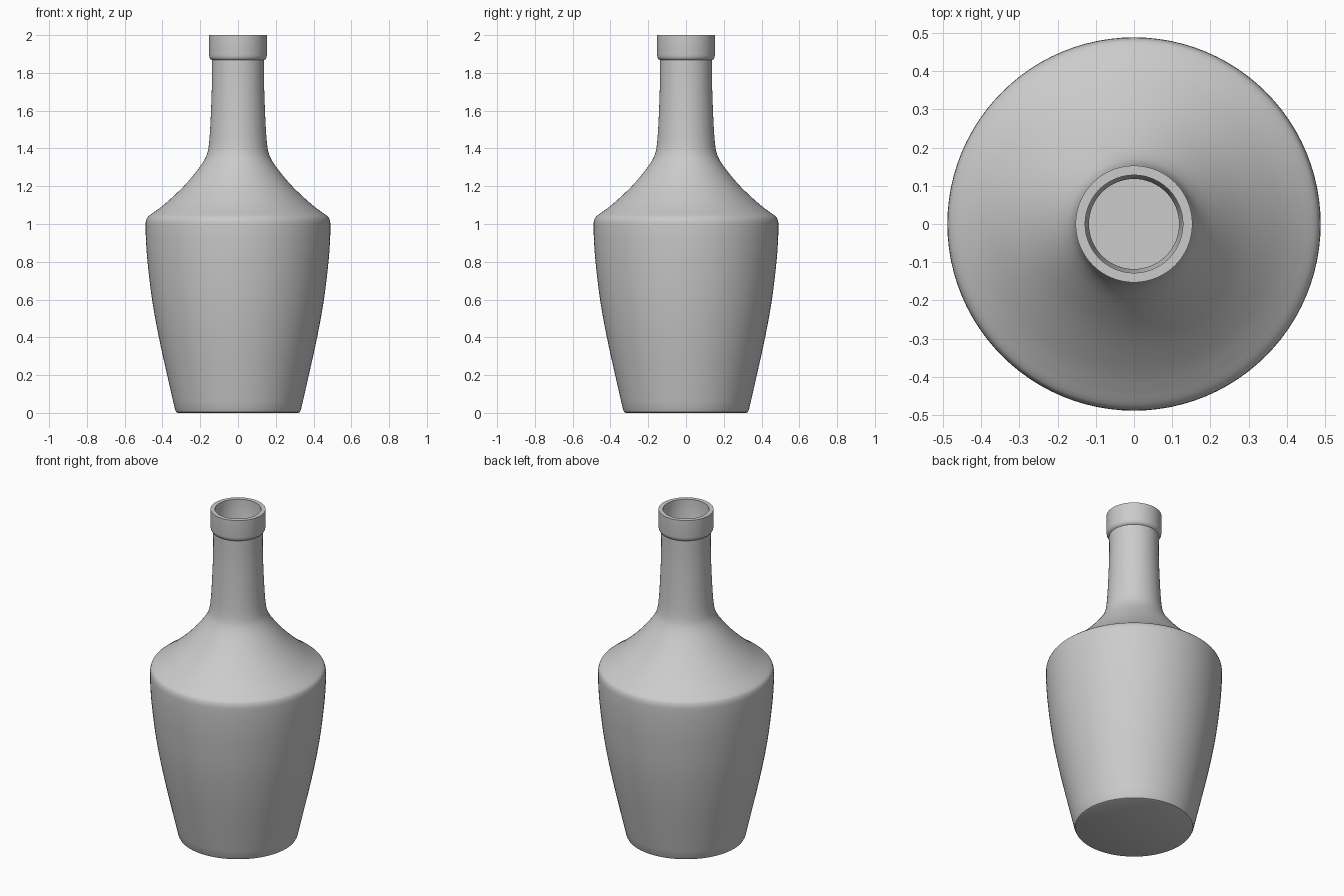
import bpy, bmesh, math
from mathutils import Vector

if "Cube" in bpy.data.objects:
    bpy.data.objects.remove(bpy.data.objects["Cube"])


def smooth(points, steps=4):
    """Catmull-Rom curve through (radius, z) points."""
    p = [Vector(q) for q in points]
    p = [2 * p[0] - p[1]] + p + [2 * p[-1] - p[-2]]
    out = []
    for a, b, c, d in zip(p, p[1:], p[2:], p[3:]):
        for i in range(steps):
            t = i / steps
            out.append(0.5 * (2 * b + (c - a) * t + (2 * a - 5 * b + 4 * c - d) * t * t
                              + (3 * b - a - 3 * c + d) * t ** 3))
    return [tuple(v) for v in out] + [tuple(points[-1])]


def lathe(name, profile, sides=96):
    bm = bmesh.new()
    verts = [bm.verts.new((r, 0, z)) for r, z in profile]
    edges = [bm.edges.new(e) for e in zip(verts, verts[1:])]
    bmesh.ops.spin(bm, geom=verts + edges, axis=(0, 0, 1), cent=(0, 0, 0),
                   angle=2 * math.pi, steps=sides)
    bmesh.ops.remove_doubles(bm, verts=bm.verts, dist=1e-5)
    bmesh.ops.recalc_face_normals(bm, faces=bm.faces)
    mesh = bpy.data.meshes.new(name)
    bm.to_mesh(mesh)
    bm.free()
    obj = bpy.data.objects.new(name, mesh)
    bpy.context.collection.objects.link(obj)
    bpy.context.view_layer.objects.active = obj
    obj.select_set(True)
    bpy.ops.object.shade_smooth_by_angle(angle=math.radians(35))
    return obj


# Outside: base edge, tapered body, rounded shoulder edge, concave shoulder, neck
foot = [(0, 0), (0.318, 0), (0.327, 0.004)]
body = smooth([(0.333, 0.016), (0.375, 0.2), (0.419, 0.4), (0.455, 0.6),
               (0.479, 0.8), (0.488, 0.93), (0.489, 1.0)])
edge = smooth([(0.488, 1.015), (0.481, 1.034), (0.466, 1.048)], 3)
shoulder = smooth([(0.452, 1.057), (0.385, 1.108), (0.29, 1.197), (0.215, 1.285),
                   (0.175, 1.345), (0.158, 1.395), (0.149, 1.48), (0.142, 1.62),
                   (0.138, 1.75), (0.138, 1.868)])
# Collar and flat rim
collar = [(0.146, 1.873), (0.151, 1.882), (0.153, 1.895), (0.153, 2.0), (0.128, 2.0)]
# Inside wall of the hollow vessel, down to the inner floor
inner = [(0.128, 1.9), (0.118, 1.86)] + smooth([
    (0.118, 1.75), (0.122, 1.62), (0.128, 1.48), (0.138, 1.39), (0.157, 1.333),
    (0.2, 1.27), (0.276, 1.182), (0.373, 1.092), (0.44, 1.043), (0.465, 1.02),
    (0.469, 0.99), (0.459, 0.8), (0.435, 0.6), (0.399, 0.4), (0.355, 0.2), (0.317, 0.025)
]) + [(0.31, 0.02), (0, 0.02)]

lathe("bottle", foot + body + edge + shoulder + collar + inner)
